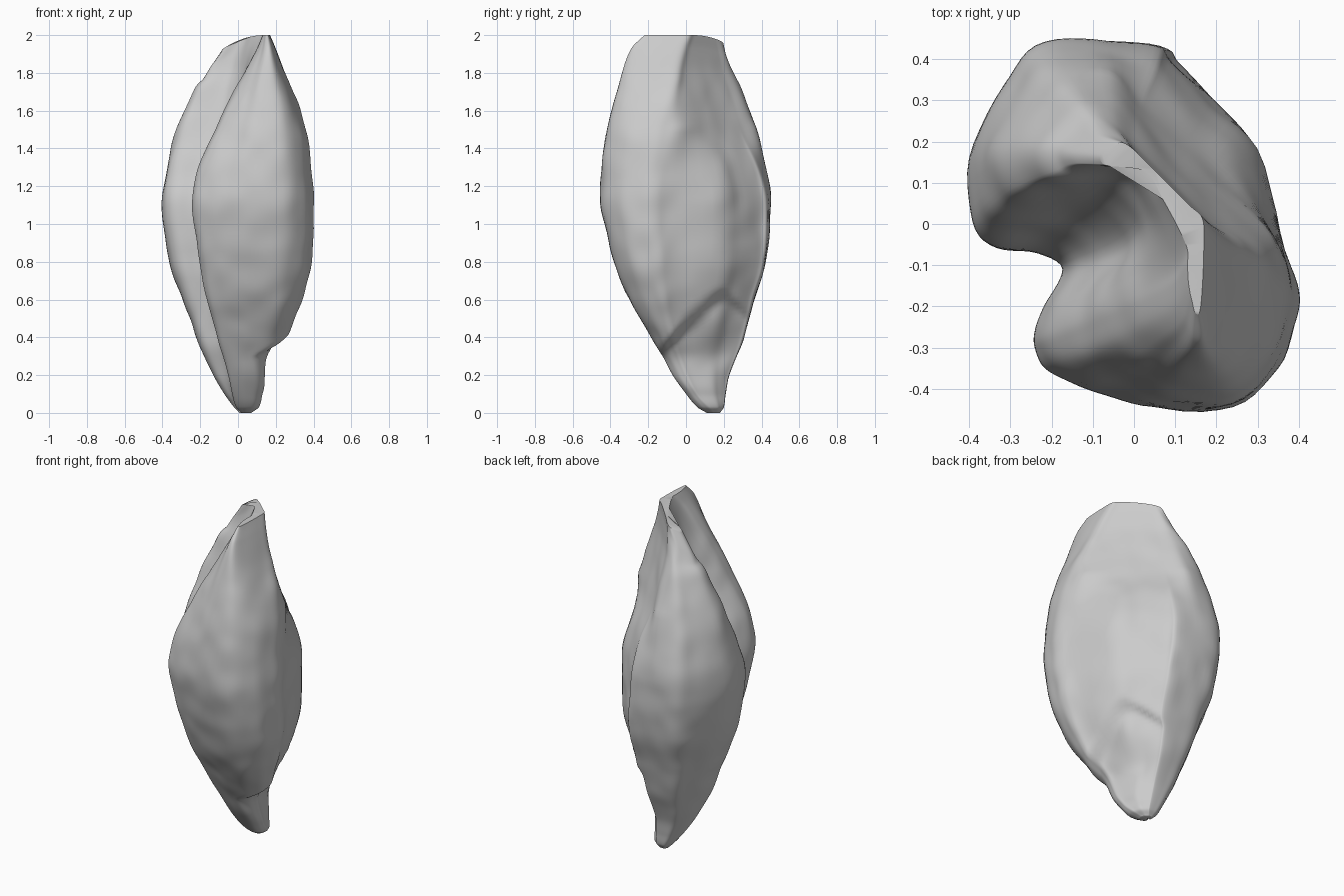
import bpy, bmesh, math
from mathutils import Vector, noise

if "Cube" in bpy.data.objects:
    bpy.data.objects.remove(bpy.data.objects["Cube"])

# Sections in hundredths: height, front lobe left, back lobe left, right side,
# front depth, back depth, crease x, crease y, inner depth of the back lobe,
# reach of the flattened corner between back and right
SECTIONS = [
    (0, 2, 1, 7, 11, 18, 3, 15, 15, 50),
    (3, -1, -2, 11, 6, 20, 0, 13, 14, 50),
    (10, -3, -7, 13, 0, 21, -2, 7, 9, 50),
    (20, -5, -13, 16, -7, 23, -4, 2, 4, 50),
    (38, -10, -21, 25, -17, 30, -7, -4, -1, 50),
    (60, -16, -29, 34, -30, 36, -11, -8, -4, 50),
    (80, -20, -36, 39, -38, 42, -15, -10, -6, 50),
    (110, -24, -40, 40, -45, 45, -17, -11, -6, 48),
    (126, -22, -38, 39, -45, 43, -14, -10, -2, 44),
    (150, -12, -32, 36, -42, 37, -4, -6, 5, 31),
    (180, 3, -19, 25, -34, 27, 3, 1, 12, 20),
    (193, 10, -15, 20, -29, 22, 5, 4, 14, 18),
    (200, 13, -8, 17, -22, 20, 7, 6, 14, 18),
]
RINGS, STEPS = 130, 5


def lerp(a, b, t):
    return a + (b - a) * t


def spline(a, b, c, d, t):
    """Smooth curve through b and c."""
    return b + 0.5 * t * (c - a + t * (2 * a - 5 * b + 4 * c - d
                                       + t * (3 * (b - c) + d - a)))


def section_at(z):
    """Blend the section measures at one height."""
    last = len(SECTIONS) - 1
    i = max(k for k in range(last) if SECTIONS[k][0] <= z)
    lo, hi = SECTIONS[i], SECTIONS[i + 1]
    before, after = SECTIONS[max(i - 1, 0)], SECTIONS[min(i + 2, last)]
    t = (z - lo[0]) / (hi[0] - lo[0])
    span = hi[0] - lo[0]
    result = []
    for p, a, b, q in zip(before, lo, hi, after):
        # Slopes respect the uneven spacing of the sections
        m0 = (b - p) / (hi[0] - before[0]) * span
        m1 = (q - a) / (after[0] - lo[0]) * span
        result.append((2*t**3 - 3*t*t + 1) * a + (t**3 - 2*t*t + t) * m0
                      + (3*t*t - 2*t**3) * b + (t**3 - t*t) * m1)
    return [v / 100 for v in result]


def outline(z):
    """Closed curled outline: crease, front lobe, right side, back lobe."""
    _, xf, xb, xr, y0, y1, xv, yv, yb, reach = section_at(z)
    points = [(xv, yv), (lerp(xf, xv, .3), lerp(y0, yv, .72))]
    for s, t in ((0, .56), (0, .44), (.04, .3), (.15, .19), (.27, .12), (.45, .02),
                 (.75, .03), (.92, .3), (.985, .62), (1, .85)):
        points.append((lerp(xf, xr, s), lerp(y0, yv, t)))
    for s, t in ((.96, .08), (.87, .52), (.75, .74), (.63, .93), (.58, .99)):
        points.append((lerp(xb, xr, s), lerp(yv, y1, t)))
    for s, t in ((.38, 1), (.2, .97), (.1, .77), (0, .43), (.01, .13), (.08, .01)):
        points.append((lerp(xb, xr, s), lerp(yb, y1, t)))
    points.append((lerp(xb, xv, .72), lerp(yb, yv, .15)))
    # Flatten the corner between back and right
    cut = []
    for x, y in points:
        over = max(x + y - reach, 0) / 2
        cut.append(Vector((x - over, y - over)))
    n = len(cut)
    curve = []
    for i in range(n):
        a, b, c, d = (cut[(i + k) % n] for k in (-1, 0, 1, 2))
        curve += [spline(a, b, c, d, k / STEPS) for k in range(STEPS)]
    return curve


def smoothstep(t):
    t = min(max(t, 0), 1)
    return t * t * (3 - 2 * t)


def germ_recess(p):
    """Arched hollow with a raised germ low on the right side."""
    away = p.y - 0.19
    arch = 0.71 - 1.05 * math.hypot(away, 0.04)
    hollow = smoothstep((arch - p.z) / 0.09) * smoothstep((p.z - 0.12) / 0.2)
    germ = math.exp(-(away / 0.1) ** 2 - ((p.z - 0.48) / 0.1) ** 2)
    return smoothstep((p.x - 0.02) / 0.14) * (0.055 * hollow - 0.03 * germ)


# Grain body lofted through the outlines
bm = bmesh.new()
rings = []
for r in range(RINGS + 1):
    # Rings gather toward both ends
    z = 100 * (1 - math.cos(math.pi * r / RINGS))
    ring = []
    for xy in outline(z):
        p = Vector((xy.x, xy.y, z / 100))
        p.x -= germ_recess(p)
        # The tip slopes down along the back lobe
        p.z -= 1.5 * max(0.14 - p.x, 0) ** 2 * smoothstep((p.z - 1.7) / 0.3)
        ring.append(bm.verts.new(p))
    rings.append(ring)
for low, high in zip(rings, rings[1:]):
    for i in range(len(low)):
        j = (i + 1) % len(low)
        bm.faces.new((low[i], low[j], high[j], high[i]))
bm.faces.new(rings[0][::-1])
bm.faces.new(rings[-1])
bmesh.ops.triangulate(bm, faces=[f for f in bm.faces if len(f.verts) > 4])
bmesh.ops.recalc_face_normals(bm, faces=bm.faces)

# Fine wrinkles in the husk
bm.normal_update()
for v in bm.verts:
    ripple = noise.noise(Vector((v.co.x * 9, v.co.y * 9, v.co.z * 7)))
    fade = smoothstep(v.co.z / 0.4) * smoothstep((2 - v.co.z) / 0.4)
    v.co += v.normal * ripple * 0.007 * fade

mesh = bpy.data.meshes.new("grain_kernel")
bm.to_mesh(mesh)
bm.free()
kernel = bpy.data.objects.new("grain_kernel", mesh)
bpy.context.collection.objects.link(kernel)

# Single plain husk colour
husk = bpy.data.materials.new("husk_grey")
husk.use_nodes = True
colour = (0.6, 0.6, 0.6, 1)
husk.diffuse_color = colour
husk.node_tree.nodes["Principled BSDF"].inputs["Base Color"].default_value = colour
mesh.materials.append(husk)

bpy.ops.object.select_all(action="DESELECT")
kernel.select_set(True)
bpy.context.view_layer.objects.active = kernel
bpy.ops.object.shade_smooth_by_angle(angle=math.radians(60))
